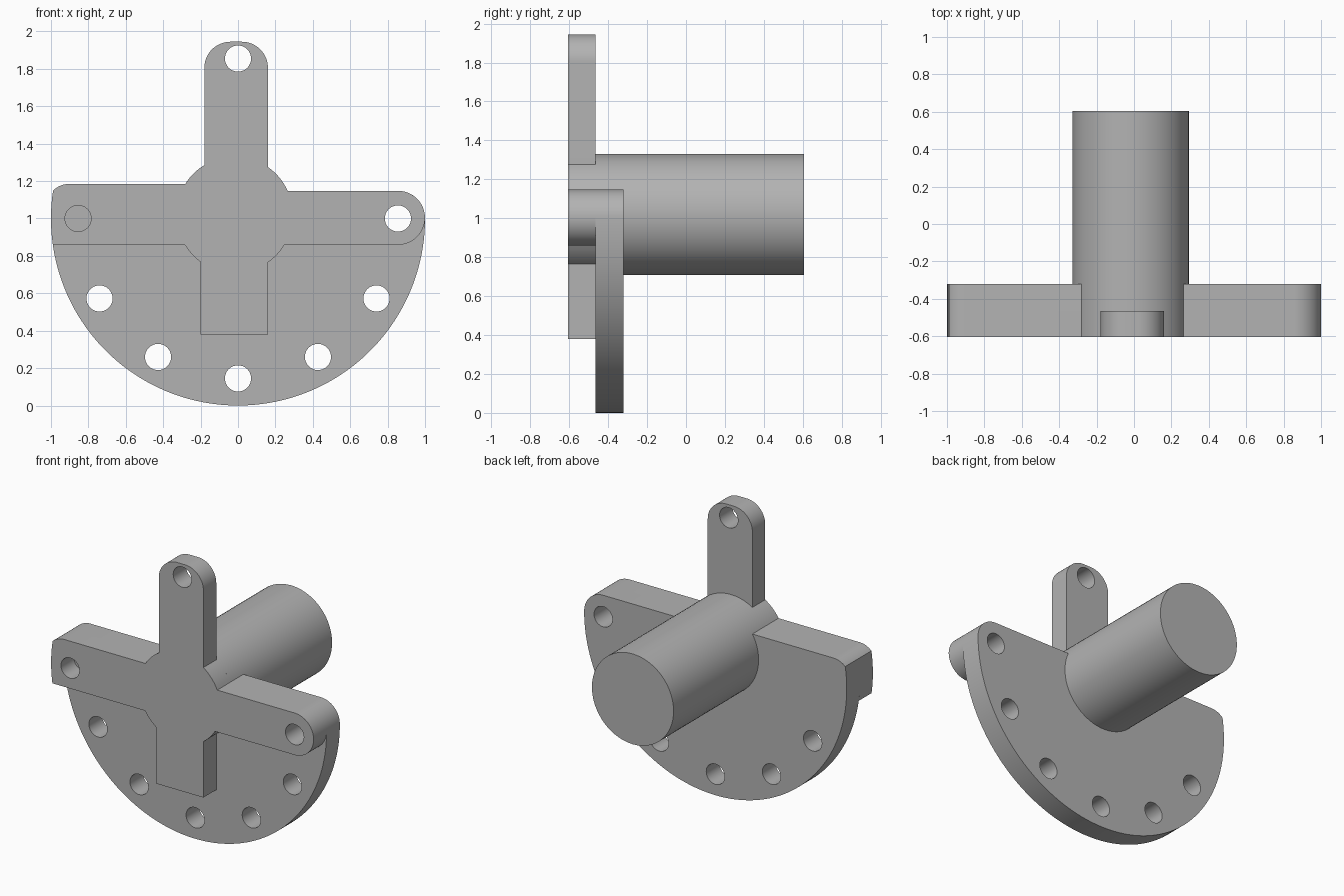
import bpy, bmesh
from math import sin, cos, asin, acos, radians, degrees, pi

cube = bpy.data.objects.get("Cube")
if cube:
    bpy.data.objects.remove(cube, do_unlink=True)

grey = bpy.data.materials.new("plain grey")
grey.use_nodes = True
COLOUR = (0.45, 0.45, 0.45, 1)
grey.diffuse_color = COLOUR
grey.node_tree.nodes["Principled BSDF"].inputs["Base Color"].default_value = COLOUR

# Layout: front face, joint between plates, back of the disc plate, shaft end
FRONT, JOINT, BACK, END = -0.605, -0.465, -0.32, 0.605
HUB_X, HUB_Z, HUB_R = -0.018, 1.02, 0.311
DISC_Z, HOLE_R, BOLT_R = 1.0, 0.07, 0.855
LEFT_TOP, LEFT_LOW = 1.148, 0.859      # arm on the +x side
RIGHT_TOP, RIGHT_LOW = 1.185, 0.859    # arm on the -x side


def arc(x, z, r, a0, a1, step=4):
    n = max(2, round(abs(a1 - a0) / step))
    angles = [radians(a0 + (a1 - a0) * i / n) for i in range(n + 1)]
    return [(x + r * cos(a), z + r * sin(a)) for a in angles]


def hub(a0, a1):
    return arc(HUB_X, HUB_Z, HUB_R, a0, a1)


def hub_at_z(z):
    return degrees(asin((z - HUB_Z) / HUB_R))


def hub_at_x(x):
    return degrees(acos((x - HUB_X) / HUB_R))


def disc_at_z(z):
    return 180 - degrees(asin(z - DISC_Z))


def bolt_hole(angle):
    a = radians(angle)
    return arc(BOLT_R * cos(a), DISC_Z + BOLT_R * sin(a), HOLE_R, 0, 350, 10)


def finish(obj):
    obj.data.materials.clear()
    obj.data.materials.append(grey)
    bpy.ops.object.select_all(action='DESELECT')
    obj.select_set(True)
    bpy.context.view_layer.objects.active = obj
    bpy.ops.object.shade_smooth_by_angle(angle=radians(30))


def plate(name, y0, y1, outline, holes):
    """Filled profile with holes, given thickness along y."""
    curve = bpy.data.curves.new(name, 'CURVE')
    curve.dimensions = '2D'
    curve.fill_mode = 'BOTH'
    curve.extrude = (y1 - y0) / 2
    for loop in [outline] + holes:
        spline = curve.splines.new('POLY')
        spline.points.add(len(loop) - 1)
        for point, (x, z) in zip(spline.points, loop):
            point.co = (x, z, 0, 1)
        spline.use_cyclic_u = True
    obj = bpy.data.objects.new(name, curve)
    bpy.context.collection.objects.link(obj)
    obj.location.y = (y0 + y1) / 2
    obj.rotation_euler.x = pi / 2
    bpy.ops.object.select_all(action='DESELECT')
    obj.select_set(True)
    bpy.context.view_layer.objects.active = obj
    bpy.ops.object.convert(target='MESH')
    obj = bpy.context.object
    bm = bmesh.new()
    bm.from_mesh(obj.data)
    bmesh.ops.remove_doubles(bm, verts=bm.verts, dist=0.0005)
    bmesh.ops.recalc_face_normals(bm, faces=bm.faces)
    bm.to_mesh(obj.data)
    bm.free()
    finish(obj)


# Shared end shapes of the side arms
arm_mid = (LEFT_TOP + LEFT_LOW) / 2
arm_r = (LEFT_TOP - LEFT_LOW) / 2
right_corner = arc(-0.9, RIGHT_TOP - 0.13, 0.13, 90, 133)
corner_angle = disc_at_z(1.15)

# Front cross: two side arms, upper tab and lower leg around the hub
cross = arc(BOLT_R, arm_mid, arm_r, -90, 90)
cross += hub(hub_at_z(LEFT_TOP), hub_at_x(0.16))
cross += arc(0.02, 1.805, 0.14, 0, 90) + arc(-0.04, 1.805, 0.14, 90, 180)
cross += hub(hub_at_x(-0.18), 180 - hub_at_z(RIGHT_TOP))
cross += right_corner
cross += arc(0, DISC_Z, 1, corner_angle, disc_at_z(RIGHT_LOW), 2)
cross += hub(180 - hub_at_z(RIGHT_LOW), 360 - hub_at_x(-0.2))
cross += [(-0.2, 0.38), (0.16, 0.38)]
cross += hub(360 - hub_at_x(0.16), 360 + hub_at_z(LEFT_LOW))
plate("front_cross", FRONT, JOINT, cross, [bolt_hole(a) for a in (0, 90, 180)])

# Half disc flange behind the cross
flange = arc(BOLT_R, arm_mid, arm_r, 0, 90)
flange += [(0, LEFT_TOP), (0, RIGHT_TOP)] + right_corner
flange += arc(0, DISC_Z, 1, corner_angle, 359, 2)
plate("half_disc_flange", JOINT, BACK, flange,
      [bolt_hole(a) for a in (0, 210, 240, 270, 300, 330)])

# Solid shaft
bpy.ops.mesh.primitive_cylinder_add(
    vertices=72, radius=HUB_R, depth=END - JOINT,
    location=(HUB_X, (JOINT + END) / 2, HUB_Z), rotation=(pi / 2, 0, 0))
shaft = bpy.context.object
shaft.name = "shaft"
finish(shaft)
